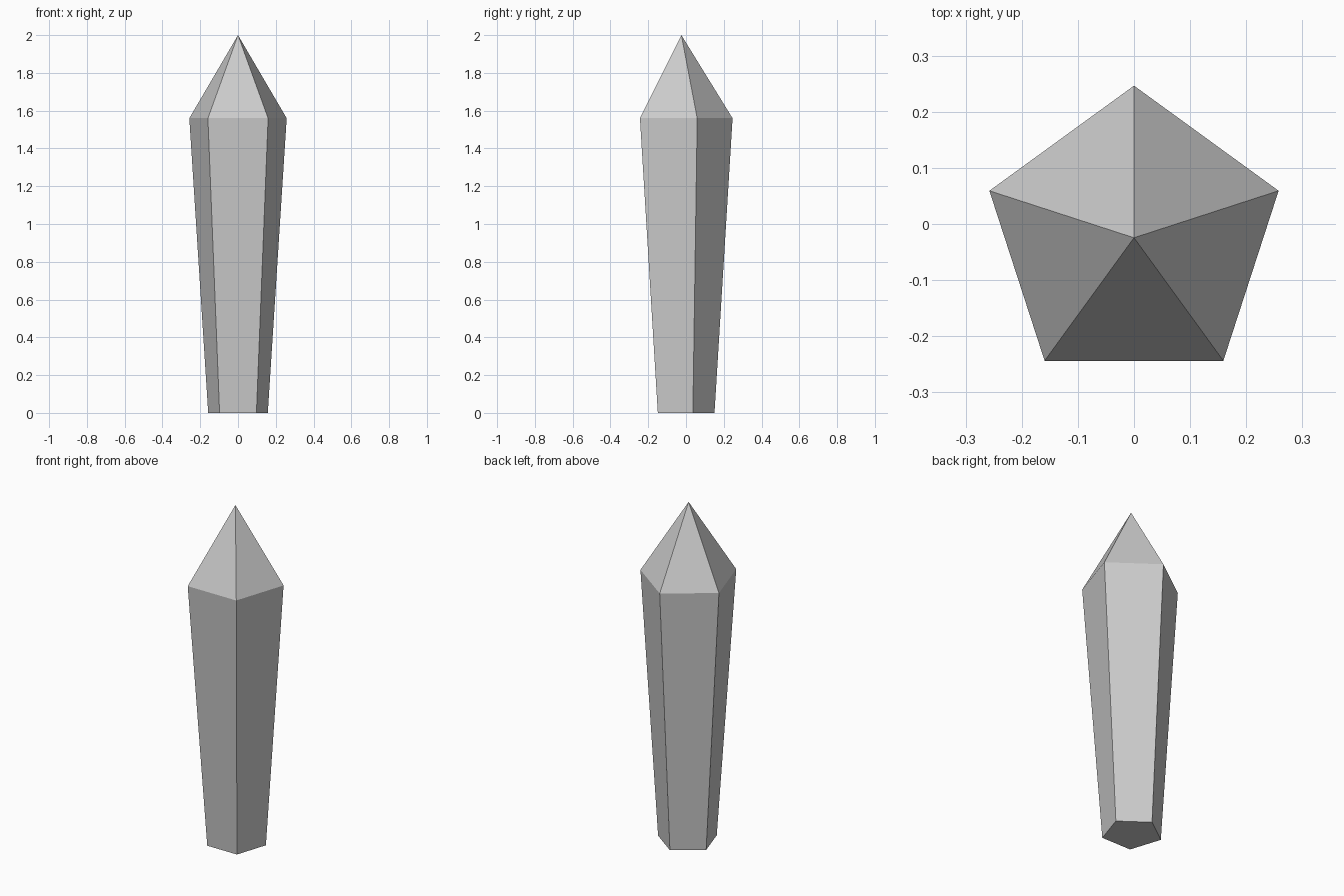
import bpy
import bmesh
import math

default = bpy.data.objects.get("Cube")
if default:
    bpy.data.objects.remove(default, do_unlink=True)

SIDES = 5
RADIUS = 0.271       # widest ring
OFFSET = -0.0245     # ring centre, so the pentagon's depth is centred
SHOULDER = 1.56
TIP = 2.0
FOOT_SCALE = 0.612

grey = bpy.data.materials.new("light grey")
grey.use_nodes = True
colour = (0.6, 0.6, 0.6, 1)
grey.diffuse_color = colour
grey.node_tree.nodes["Principled BSDF"].inputs["Base Color"].default_value = colour


def ring(bm, z, scale):
    """Pentagon with one corner pointing to the back."""
    verts = []
    for i in range(SIDES):
        a = math.pi / 2 + math.tau * i / SIDES
        x = RADIUS * math.cos(a)
        y = RADIUS * math.sin(a) + OFFSET
        verts.append(bm.verts.new((x * scale, y * scale, z)))
    return verts


# Tapered shaft with a pointed cap, as one closed flat-shaded mesh
bm = bmesh.new()
foot = ring(bm, 0, FOOT_SCALE)
shoulder = ring(bm, SHOULDER, 1)
tip = bm.verts.new((0, OFFSET, TIP))
bm.faces.new(foot[::-1])
for i in range(SIDES):
    j = (i + 1) % SIDES
    bm.faces.new((foot[i], foot[j], shoulder[j], shoulder[i]))
    bm.faces.new((shoulder[i], shoulder[j], tip))
bmesh.ops.recalc_face_normals(bm, faces=bm.faces)

mesh = bpy.data.meshes.new("crystal_spike")
bm.to_mesh(mesh)
bm.free()
mesh.materials.append(grey)
bpy.context.collection.objects.link(bpy.data.objects.new("crystal_spike", mesh))
